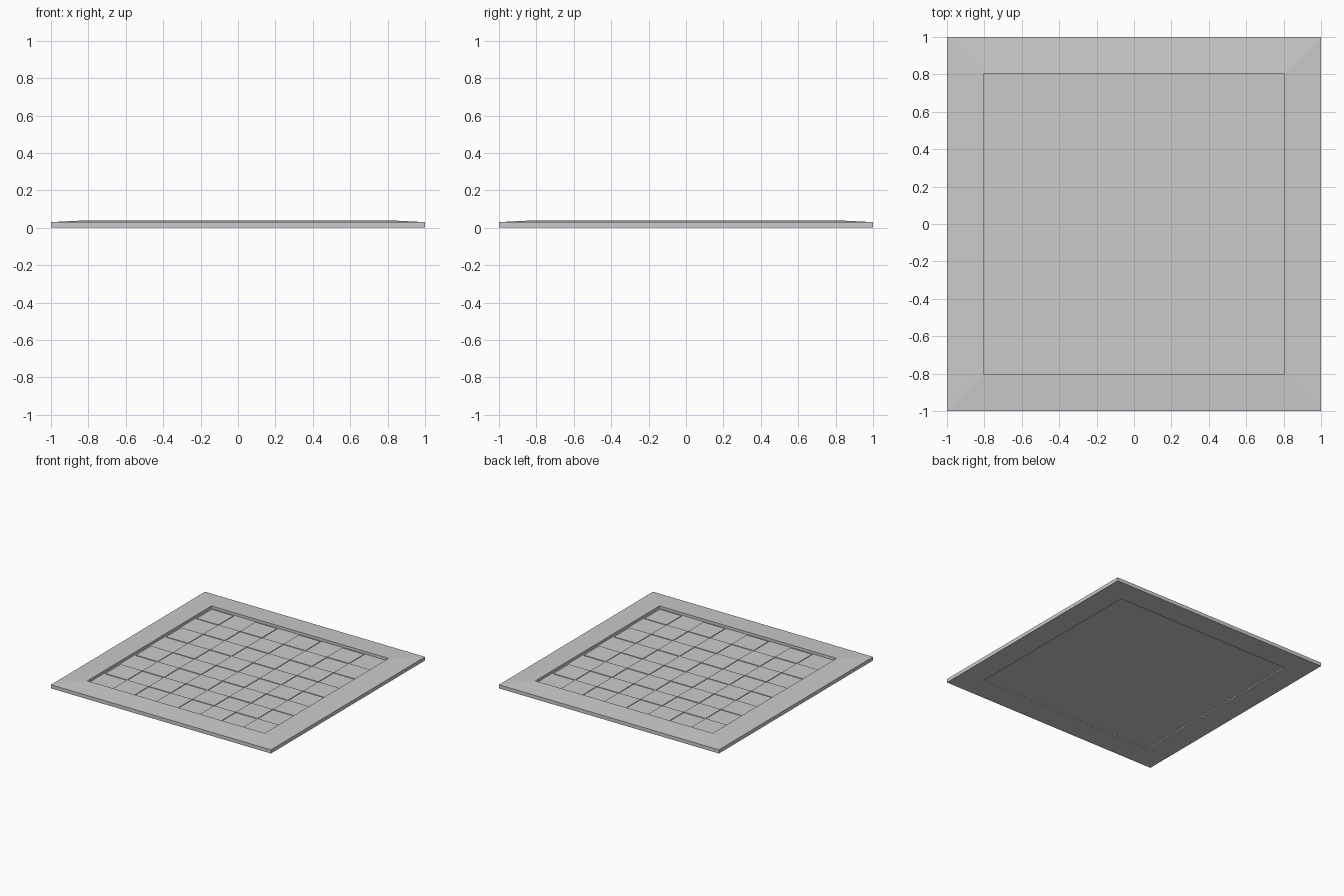
import bpy, bmesh

if "Cube" in bpy.data.objects:
    bpy.data.objects.remove(bpy.data.objects["Cube"])


def make_object(name, bm):
    bmesh.ops.recalc_face_normals(bm, faces=bm.faces)
    mesh = bpy.data.meshes.new(name)
    bm.to_mesh(mesh)
    bm.free()
    obj = bpy.data.objects.new(name, mesh)
    bpy.context.collection.objects.link(obj)
    return obj


def add_box(bm, x0, x1, y0, y1, z0, z1):
    verts = bmesh.ops.create_cube(bm, size=1)["verts"]
    for v in verts:
        v.co.x = x1 if v.co.x > 0 else x0
        v.co.y = y1 if v.co.y > 0 else y0
        v.co.z = z1 if v.co.z > 0 else z0


# Mitred border: sloped cross-section swept around the four corners
profile = [(1.0, 0.0), (1.0, 0.03), (0.805, 0.04), (0.805, 0.0)]
corners = [(1, 1), (-1, 1), (-1, -1), (1, -1)]
bm = bmesh.new()
rings = [[bm.verts.new((cx * r, cy * r, z)) for r, z in profile]
         for cx, cy in corners]
for i in range(4):
    a, b = rings[i], rings[(i + 1) % 4]
    for k in range(4):
        m = (k + 1) % 4
        bm.faces.new((a[k], a[m], b[m], b[k]))
make_object("border_frame", bm)

# Recessed panel filling the border, forming the light squares
bm = bmesh.new()
add_box(bm, -0.805, 0.805, -0.805, 0.805, 0.01, 0.018)
make_object("base_panel", bm)

# Raised alternating squares
s = 0.79 / 4
bm = bmesh.new()
for i in range(8):
    for j in range(8):
        if (i + j) % 2:
            x, y = -0.79 + i * s, -0.79 + j * s
            add_box(bm, x, x + s, y, y + s, 0.018, 0.023)
make_object("raised_squares", bm)
